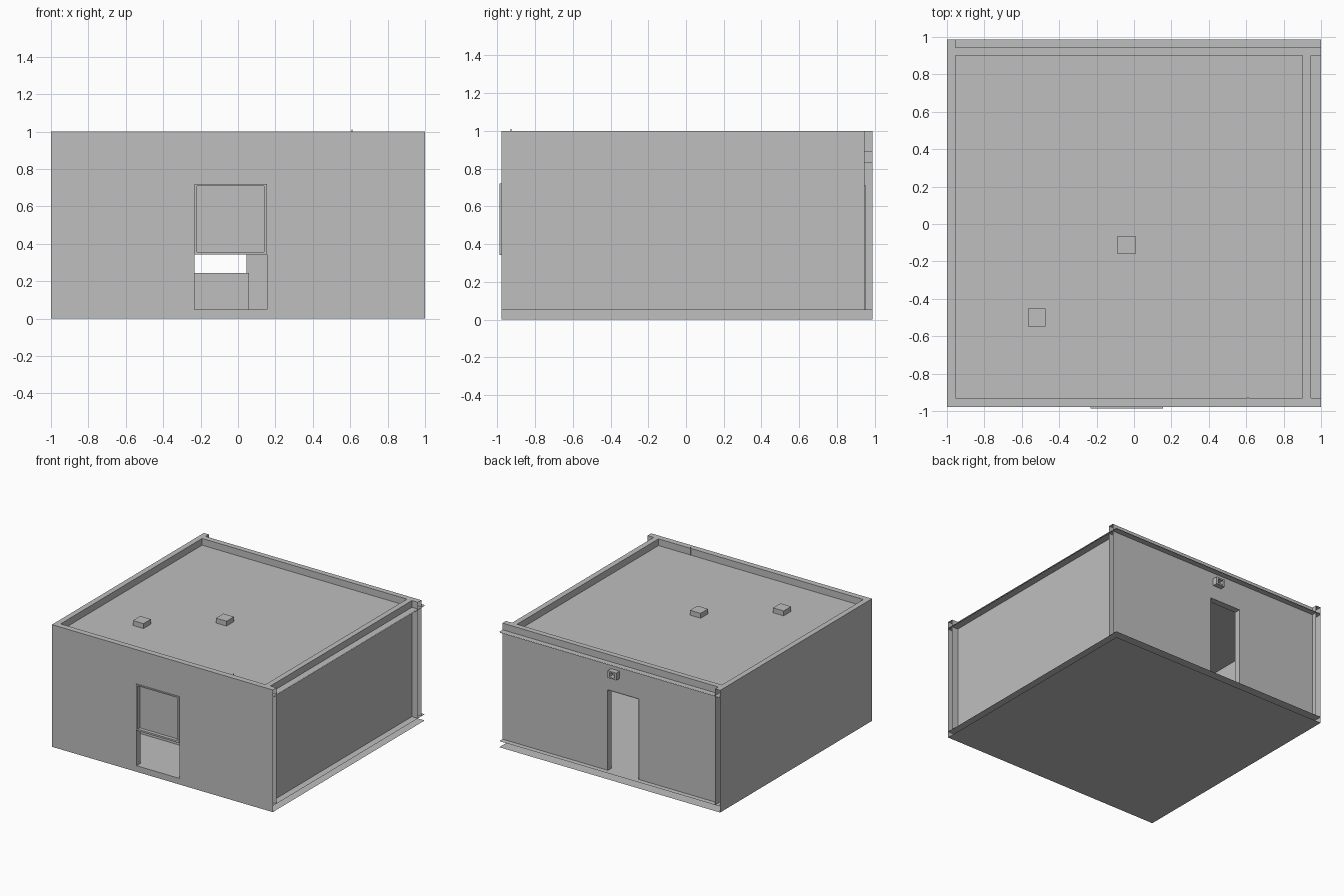
import bpy, bmesh

if "Cube" in bpy.data.objects:
    bpy.data.objects.remove(bpy.data.objects["Cube"])

grey = bpy.data.materials.new("light grey")
grey.diffuse_color = (0.52, 0.52, 0.52, 1)
grey.use_nodes = True
grey.node_tree.nodes["Principled BSDF"].inputs["Base Color"].default_value = grey.diffuse_color

F, B = -0.978, 0.987                  # front and back limits in y
FI, BI, BO = -0.93, 0.90, 0.945       # inner front, inner back, cavity back
LI, RI, RO = -0.955, 0.90, 0.945      # inner left, inner right, cavity right
FLOOR, CEIL, ROOF = 0.05, 0.938, 0.945


def sheet(bm, axis, pos, a, b):
    """Flat rectangle at axis=pos; a and b are ranges on the other two axes."""
    pts = []
    for u, v in ((a[0], b[0]), (a[1], b[0]), (a[1], b[1]), (a[0], b[1])):
        c = [u, v]
        c.insert("xyz".index(axis), pos)
        pts.append(bm.verts.new(c))
    bm.faces.new(pts)


def holed(bm, y, xr, zr, hx, hz):
    """Upright sheet facing y with a rectangular hole."""
    sheet(bm, "y", y, (xr[0], hx[0]), zr)
    sheet(bm, "y", y, (hx[1], xr[1]), zr)
    sheet(bm, "y", y, hx, (hz[1], zr[1]))
    if hz[0] > zr[0]:
        sheet(bm, "y", y, hx, (zr[0], hz[0]))


def tube(bm, xr, yr, zr, bottom=True):
    """Four sides of an opening running along y."""
    for x in xr:
        sheet(bm, "x", x, yr, zr)
    for z in (zr if bottom else zr[1:]):
        sheet(bm, "z", z, xr, yr)


def box(bm, xr, yr, zr):
    tube(bm, xr, yr, zr)
    for y in yr:
        sheet(bm, "y", y, xr, zr)


def finish(name, bm):
    bmesh.ops.remove_doubles(bm, verts=bm.verts, dist=1e-5)
    me = bpy.data.meshes.new(name)
    bm.to_mesh(me)
    bm.free()
    me.materials.append(grey)
    ob = bpy.data.objects.new(name, me)
    bpy.context.collection.objects.link(ob)


# Floor slab and roof: paired sheets with open edges at right and back
for name, heights in (("floor_slab", (0, FLOOR)), ("roof_slab", (CEIL, ROOF))):
    bm = bmesh.new()
    for z in heights:
        sheet(bm, "z", z, (-1, 1), (F, B))
    finish(name, bm)

# Front wall with its opening
FX, FZ = (-0.233, 0.155), (FLOOR, 0.72)
bm = bmesh.new()
holed(bm, F, (-1, 1), (0, 1), FX, FZ)
holed(bm, FI, (LI, 1), (FLOOR, 1), FX, FZ)
tube(bm, FX, (F, FI), FZ, bottom=False)
sheet(bm, "z", 1, (-1, 1), (F, FI))
finish("front_wall", bm)

# Left wall
bm = bmesh.new()
sheet(bm, "x", -1, (F, B), (0, 1))
sheet(bm, "x", LI, (FI, B), (FLOOR, 1))
sheet(bm, "z", 1, (-1, LI), (FI, B))
finish("left_wall", bm)

# Back wall with its doorway
DX, DZ = (-0.235, 0.045), (FLOOR, 0.71)
bm = bmesh.new()
for y in (BI, BO):
    holed(bm, y, (LI, 1), (FLOOR, 1), DX, DZ)
tube(bm, DX, (BI, BO + 0.008), DZ, bottom=False)
sheet(bm, "z", 1, (LI, 1), (BI, BO))
finish("back_wall", bm)

# Right wall
bm = bmesh.new()
sheet(bm, "x", RI, (FI, BI), (FLOOR, 1))
sheet(bm, "x", RO, (F, BO), (FLOOR, 1))
sheet(bm, "z", 1, (RI, RO), (FI, BI))
finish("right_wall", bm)

# Window filling the upper part of the front opening
WX, WZ = (-0.218, 0.14), (0.357, 0.71)
bm = bmesh.new()
outer_z = (0.343, 0.72)
holed(bm, -0.987, FX, outer_z, WX, WZ)
tube(bm, FX, (-0.987, F + 0.02), outer_z)
tube(bm, WX, (-0.987, F + 0.02), WZ)
sheet(bm, "y", F + 0.02, FX, outer_z)
finish("front_window", bm)

# Small open lamp housing above the back door
bm = bmesh.new()
tube(bm, (-0.06, 0.018), (BO, B), (0.83, 0.89))
tube(bm, (-0.045, 0.003), (BO, B), (0.842, 0.878))
holed(bm, B, (-0.06, 0.018), (0.83, 0.89), (-0.045, 0.003), (0.842, 0.878))
finish("door_lamp", bm)

# Roof vents
for i, (x, y) in enumerate(((-0.52, -0.5), (-0.04, -0.112))):
    bm = bmesh.new()
    box(bm, (x - 0.048, x + 0.048), (y - 0.048, y + 0.048), (ROOF, 0.985))
    finish(f"roof_vent_{i + 1}", bm)

# Low counter inside the room
bm = bmesh.new()
box(bm, (-0.75, 0.06), (-0.5, -0.1), (FLOOR, 0.245))
finish("inner_counter", bm)

# Thin pin on the inside of the front parapet
bm = bmesh.new()
box(bm, (0.607, 0.613), (FI, FI + 0.006), (ROOF, 1.01))
finish("parapet_pin", bm)
